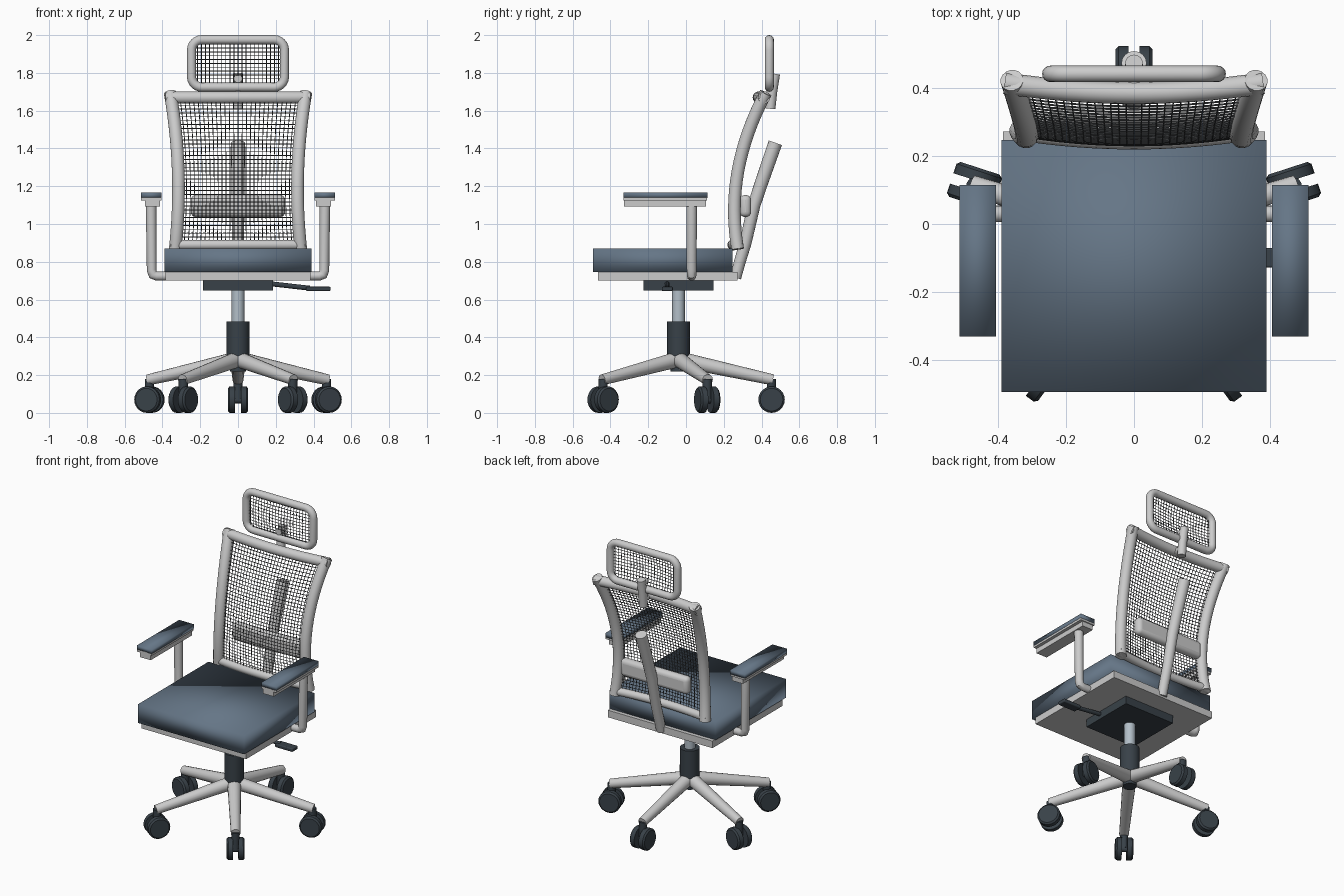
import bpy, bmesh, math
from mathutils import Vector

if "Cube" in bpy.data.objects:
    bpy.data.objects.remove(bpy.data.objects["Cube"])


def material(name, rgb):
    m = bpy.data.materials.new(name)
    m.diffuse_color = (*rgb, 1)
    m.use_nodes = True
    m.node_tree.nodes["Principled BSDF"].inputs["Base Color"].default_value = m.diffuse_color
    return m


FABRIC = material("blue_grey_fabric", (0.13, 0.18, 0.24))
DARK = material("dark_plastic", (0.04, 0.053, 0.065))
STEEL = material("steel", (0.45, 0.52, 0.58))
NET = material("dark_net", (0.07, 0.075, 0.08))


def finish(ob, mat=None, angle=40):
    bpy.ops.object.select_all(action='DESELECT')
    ob.select_set(True)
    bpy.context.view_layer.objects.active = ob
    if mat:
        ob.data.materials.clear()
        ob.data.materials.append(mat)
    if angle:
        bpy.ops.object.shade_smooth_by_angle(angle=math.radians(angle))
    return ob


def box(name, lo, hi, mat=None, bevel=0, segs=3, angle=40):
    lo, hi = Vector(lo), Vector(hi)
    bpy.ops.mesh.primitive_cube_add(size=1, location=(lo + hi) / 2)
    ob = bpy.context.object
    ob.name = name
    ob.scale = hi - lo
    bpy.ops.object.transform_apply(location=False, rotation=False, scale=True)
    if bevel:
        b = ob.modifiers.new("bevel", 'BEVEL')
        b.width, b.segments = bevel, segs
    return finish(ob, mat, angle)


def tube(name, pts, r, mat=None, closed=False, res=6):
    """Round bar along points; r is one radius or one per point."""
    cu = bpy.data.curves.new(name, 'CURVE')
    cu.dimensions = '3D'
    cu.bevel_depth, cu.bevel_resolution, cu.use_fill_caps = 1, res, True
    sp = cu.splines.new('POLY')
    sp.points.add(len(pts) - 1)
    sp.use_cyclic_u = closed
    for i, (p, q) in enumerate(zip(sp.points, pts)):
        p.co = (*q, 1)
        p.radius = r[i] if isinstance(r, (list, tuple)) else r
    ob = bpy.data.objects.new(name, cu)
    bpy.context.collection.objects.link(ob)
    bpy.ops.object.select_all(action='DESELECT')
    ob.select_set(True)
    bpy.context.view_layer.objects.active = ob
    bpy.ops.object.convert(target='MESH')
    return finish(bpy.context.object, mat)


def net(name, surf, nu, nv):
    """Woven net: a grid on surf(u, v) turned into wires."""
    bm = bmesh.new()
    g = [[bm.verts.new(surf(-1 + 2 * i / nu, j / nv)) for i in range(nu + 1)]
         for j in range(nv + 1)]
    for j in range(nv):
        for i in range(nu):
            bm.faces.new((g[j][i], g[j][i + 1], g[j + 1][i + 1], g[j + 1][i]))
    me = bpy.data.meshes.new(name)
    bm.to_mesh(me)
    bm.free()
    ob = bpy.data.objects.new(name, me)
    bpy.context.collection.objects.link(ob)
    w = ob.modifiers.new("wires", 'WIREFRAME')
    w.thickness, w.use_even_offset = 0.006, False
    return finish(ob, NET, 0)


# Five-star base with twin-wheel casters
CY = -0.04
for k in range(5):
    a = math.radians(90 + 72 * k)
    d, t = Vector((math.cos(a), math.sin(a), 0)), Vector((-math.sin(a), math.cos(a), 0))
    c = Vector((0, CY, 0))
    tube("base_leg", [c + d * 0.02 + Vector((0, 0, 0.28)), c + d * 0.5 + Vector((0, 0, 0.175))],
         [0.042, 0.029])
    w = c + d * 0.493 + Vector((0, 0, 0.07))
    tube("caster_stem", [w, w + Vector((0, 0, 0.11))], 0.024, DARK)
    tube("caster_axle", [w - t * 0.03, w + t * 0.03], 0.02, DARK)
    for s in (-1, 1):
        ob = tube("caster_wheel", [w + t * s * q for q in (0.016, 0.045, 0.054)],
                  [0.07, 0.07, 0.06], DARK, res=10)

# Central column
tube("hub_lower", [(0, CY, 0.22), (0, CY, 0.32)], 0.042, DARK)
tube("column_sleeve", [(0, CY, 0.30), (0, CY, 0.485)], 0.06, DARK)
tube("gas_lift", [(0, CY, 0.45), (0, CY, 0.67)], 0.034, STEEL)

# Mechanism and height lever
box("tilt_mechanism", (-0.185, -0.225, 0.648), (0.185, 0.145, 0.702), DARK)
tube("height_lever", [(0.16, -0.1, 0.685), (0.38, -0.1, 0.66)], 0.013, DARK)
box("lever_paddle", (0.36, -0.128, 0.645), (0.49, -0.07, 0.668), DARK, 0.006)

# Seat
box("seat_pan", (-0.385, -0.465, 0.70), (0.385, 0.272, 0.747))
box("seat_cushion", (-0.39, -0.493, 0.745), (0.39, 0.247, 0.87), FABRIC, angle=100)

# Armrests
for s in (-1, 1):
    tube("arm_post", [(s * x, 0.03, z) for x, z in
                      ((0.34, 0.724), (0.43, 0.724), (0.45, 0.732), (0.457, 0.755), (0.46, 1.11))],
         [0.024, 0.024, 0.026, 0.026, 0.028])

    def span(x0, x1):
        return sorted((s * x0, s * x1))
    x0, x1 = span(0.413, 0.492)
    box("arm_support", (x0, -0.328, 1.093), (x1, 0.105, 1.132))
    x0, x1 = span(0.405, 0.513)
    box("arm_tray", (x0, -0.33, 1.125), (x1, 0.112, 1.14))
    box("arm_pad", (x0, -0.33, 1.138), (x1, 0.114, 1.166), FABRIC, angle=100)


# Backrest surface: waisted, leaning back and bowed forward at the middle
def back(u, v):
    w = 0.33 - 0.079 * v + 0.104 * v * v
    y = 0.27 - 0.12 * v + 0.26 * v * v - 0.025 * (1 - u * u)
    return Vector((u * w, y, 0.89 + 0.78 * v))


N = 16
for s in (-1, 1):
    tube("back_side_rail", [back(s, -0.03 + 1.06 * i / N) for i in range(N + 1)], 0.034)
for v, r, name in ((0, 0.026, "back_bottom_rail"), (1, 0.032, "back_top_rail")):
    tube(name, [back(-1.07 + 2.14 * i / N, v) for i in range(N + 1)], r)
net("back_net", back, 30, 38)

# Spine and lumbar support
tube("spine", [(0, y, z) for y, z in
               ((0.262, 0.715), (0.285, 0.80), (0.315, 0.90), (0.36, 1.10), (0.40, 1.22), (0.473, 1.43))],
     [0.03, 0.031, 0.032, 0.034, 0.035, 0.037])
box("lumbar_support", (-0.25, 0.285, 1.037), (0.25, 0.345, 1.153), None, 0.027, 4)

# Headrest
HY, HX, HZ, CR = 0.441, 0.246, 0.126, 0.055
ring = []
for k, (sx, sz) in enumerate(((1, 1), (-1, 1), (-1, -1), (1, -1))):
    for i in range(7):
        a = math.radians(90 * k + 15 * i)
        ring.append((sx * (HX - CR) + CR * math.cos(a), HY,
                     1.85 + sz * (HZ - CR) + CR * math.sin(a)))
tube("headrest_frame", ring, 0.024, closed=True)
net("headrest_net", lambda u, v: Vector((u * HX * 0.96, HY - 0.02 * (1 - u * u) * 4 * v * (1 - v),
                                         1.85 + (2 * v - 1) * HZ * 0.97)), 22, 12)
tube("headrest_post", [(0, 0.447, 1.61), (0, 0.455, 1.70), (0, 0.472, 1.795)], [0.026, 0.028, 0.026])
tube("headrest_upper_joint", [(0, 0.425, 1.77), (0, 0.47, 1.77)], 0.022)
tube("headrest_lower_joint", [(0, 0.385, 1.66), (0, 0.45, 1.66)], 0.022)
